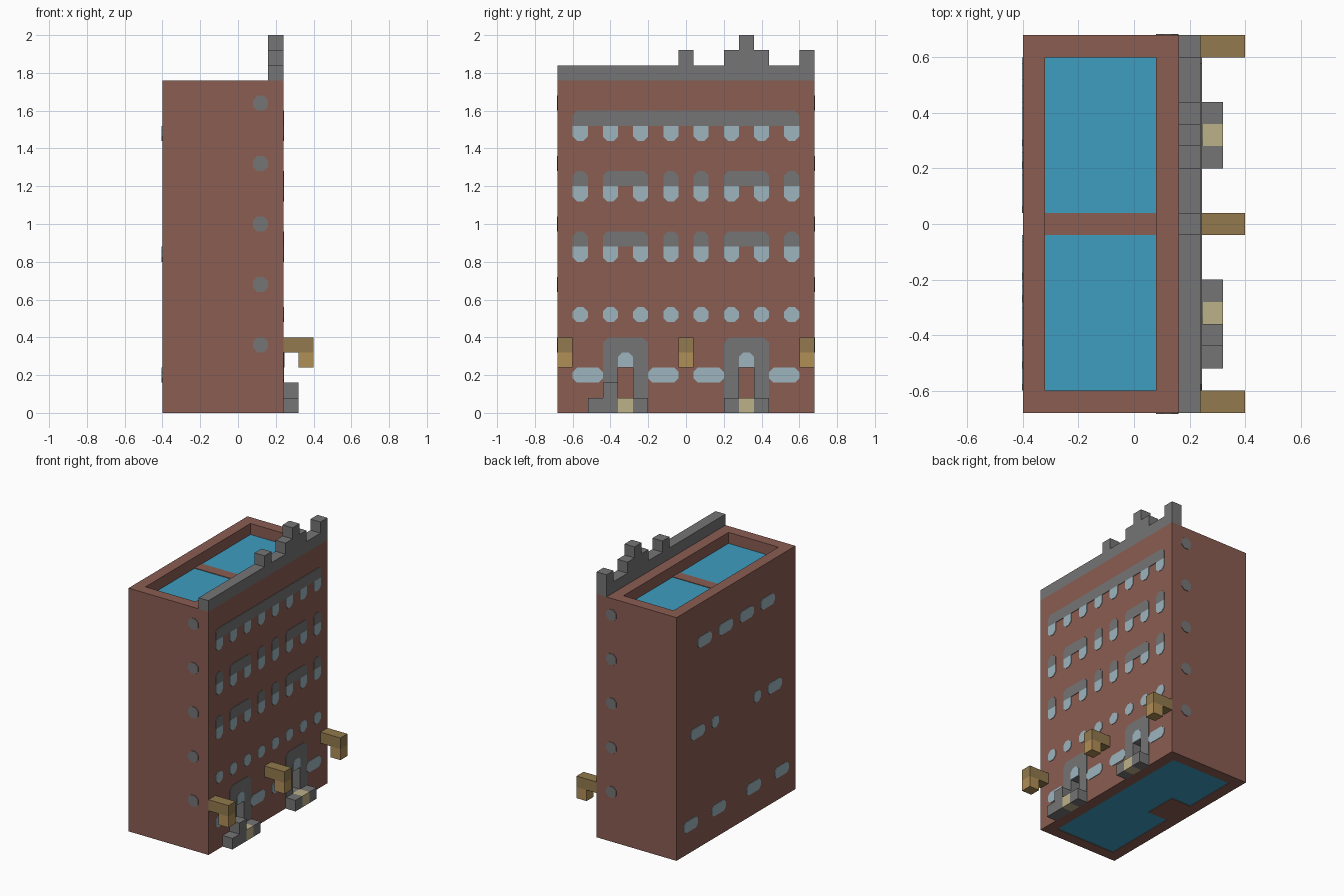
import bpy, bmesh
from mathutils import Vector

if "Cube" in bpy.data.objects:
    bpy.data.objects.remove(bpy.data.objects["Cube"], do_unlink=True)

U = 0.08          # building module
SKIN = 0.004      # thickness of facade plates
FRONT, BACK, END = 0.24, -0.40, 0.68


def material(name, rgb):
    lin = [((c / 255 + 0.055) / 1.055) ** 2.4 for c in rgb] + [1.0]
    m = bpy.data.materials.new(name)
    m.use_nodes = True
    m.diffuse_color = lin
    bsdf = m.node_tree.nodes["Principled BSDF"]
    bsdf.inputs["Base Color"].default_value = lin
    bsdf.inputs["Roughness"].default_value = 0.9
    return m


BRICK = material("brick red", (138, 93, 82))
STONE = material("stone grey", (118, 117, 117))
GLASS = material("pale window blue", (157, 181, 190))
ROOF = material("roof blue", (61, 157, 192))
STEP = material("step sand", (188, 177, 136))
BRONZE = material("bronze", (146, 122, 77))
GOLD = material("lamp gold", (176, 142, 86))


def prism(name, outline, axis, lo, hi, *mats):
    """Extrude a 2D outline along an axis (0 = x, 1 = y, 2 = z)."""
    def place(p, h):
        c = list(p)
        c.insert(axis, h)
        return Vector(c)
    bm = bmesh.new()
    low, high = ([bm.verts.new(place(p, h)) for p in outline] for h in (lo, hi))
    bm.faces.new(low)
    bm.faces.new(high)
    n = len(outline)
    for i in range(n):
        j = (i + 1) % n
        bm.faces.new((low[i], low[j], high[j], high[i]))
    bmesh.ops.recalc_face_normals(bm, faces=bm.faces)
    me = bpy.data.meshes.new(name)
    bm.to_mesh(me)
    bm.free()
    for m in mats:
        me.materials.append(m)
    ob = bpy.data.objects.new(name, me)
    bpy.context.collection.objects.link(ob)
    return ob


def panel(a0, a1, b0, b1, top=0.0, bottom=0.0):
    """Rectangle outline with clipped top and bottom corners."""
    pts = []
    for a, b, c, flip in ((a0, b0, bottom, 0), (a1, b0, bottom, 1),
                          (a1, b1, top, 0), (a0, b1, top, 1)):
        sa = 1 if a == a0 else -1
        sb = 1 if b == b0 else -1
        if c == 0:
            pts.append((a, b))
            continue
        corner = [(a, b + sb * c), (a + sa * c, b)]
        pts += corner[::-1] if flip else corner
    return pts


def front_plate(name, y, width, z0, z1, mat, top=0.0, bottom=0.0, depth=SKIN):
    prism(name, panel(y - width / 2, y + width / 2, z0, z1, top, bottom),
          0, FRONT - SKIN, FRONT + depth, mat)


# Brick body with a sunken roof, two door recesses and an inset underside
body = prism("brick_body", panel(BACK, FRONT, -END, END), 2, 0, 22 * U, BRICK, STONE, ROOF)
cutters = []


def cutter(outline, axis, lo, hi, rule):
    ob = prism("cutter", outline, axis, lo, hi, BRICK, STONE, ROOF)
    ob.hide_render = True
    for f in ob.data.polygons:
        f.material_index = rule(f.normal)
    cutters.append(ob)


cutter(panel(-0.32, 0.08, -0.6, 0.6), 2, 21 * U, 24 * U, lambda n: 2 if n.z < -0.5 else 0)
for y in (-0.32, 0.32):
    cutter(panel(y - U / 2, y + U / 2, U, 3 * U), 0, 2 * U, 4 * U,
           lambda n: 0 if n.x < -0.5 else 1)
cutter([(0.16, -0.6), (0.16, 0.6), (-0.32, 0.6), (-0.32, 0.2), (-0.16, 0.2),
        (-0.16, -0.04), (-0.32, -0.04), (-0.32, -0.6)], 2, -U, SKIN,
       lambda n: 2 if n.z > 0.5 else 0)
for c in cutters:
    mod = body.modifiers.new("cut", "BOOLEAN")
    mod.operation, mod.solver, mod.object = "DIFFERENCE", "EXACT", c
dg = bpy.context.evaluated_depsgraph_get()
cut_mesh = bpy.data.meshes.new_from_object(body.evaluated_get(dg))
body.modifiers.clear()
body.data = cut_mesh
for c in cutters:
    bpy.data.objects.remove(c, do_unlink=True)

# Strip dividing the roof floor
prism("roof_divider", panel(-0.32, 0.08, -U / 2, U / 2), 2, 21 * U - SKIN, 21 * U + SKIN, BRICK)

# Stepped stone parapet above the front wall
skyline = [(-END, 22 * U), (-END, 23 * U)]
for y0, y1, rise in ((-0.04, 0.04, 1), (0.2, 0.28, 1), (0.28, 0.36, 2),
                     (0.36, 0.44, 1), (0.6, END, 1)):
    base, crest = 23 * U, (23 + rise) * U
    if y0 in (0.28, 0.36):      # continues directly from the previous step
        skyline.pop()
        skyline += [(y0, crest), (y1, crest), (y1, base)]
    else:
        skyline += [(y0, base), (y0, crest), (y1, crest), (y1, base)]
skyline[-1] = (END, 22 * U)
prism("parapet", skyline, 0, 2 * U, FRONT, STONE)

# Front windows and their stone hoods
CLIP = 0.023
columns = [s * c for c in (U, 3 * U, 5 * U, 7 * U) for s in (-1, 1)]
for y in columns:
    front_plate("low_window", y, U, 6 * U, 7 * U, GLASS, CLIP, CLIP)
    for level in (10, 14, 18):
        front_plate("window", y, U, level * U, (level + 1) * U, GLASS, 0, CLIP)
for level in (11, 15):
    for s in (-1, 1):
        for y, w in ((U, U), (4 * U, 3 * U), (7 * U, U)):
            front_plate("window_hood", s * y, w, level * U, (level + 1) * U, STONE, CLIP)
front_plate("top_hood", 0, 15 * U, 19 * U, 20 * U, STONE, CLIP)

# Shop windows and doorways at street level
for s in (-1, 1):
    for y in (0.12, 0.52):
        front_plate("shop_window", s * y, 2 * U, 2 * U, 3 * U, GLASS, CLIP, CLIP)
    y = s * 4 * U
    for side in (-1, 1):
        front_plate("door_jamb", y + side * U, U, 0, 3 * U, STONE)
    front_plate("door_arch", y, 3 * U, 3 * U, 5 * U, STONE, CLIP * 1.3)
    front_plate("fan_light", y, U, 3 * U, 4 * U, GLASS, CLIP, 0, SKIN * 1.8)

    # Door steps with a cheek on each side
    prism("door_step", panel(y - U / 2, y + U / 2, 0, U), 0, FRONT, 4 * U, STEP)
    prism("step_cheek", panel(y + U / 2, y + 1.5 * U, 0, U), 0, FRONT, 4 * U, STONE)
prism("right_step_cheek", panel(0.2, 0.28, 0, U), 0, FRONT, 4 * U, STONE)
prism("stepped_cheek", [(-0.52, 0), (-0.36, 0), (-0.36, 2 * U), (-0.44, 2 * U),
                        (-0.44, U), (-0.52, U)], 0, FRONT, 4 * U, STONE)

# Hanging lamps on brackets
for y in (-0.64, 0, 0.64):
    span = (y - U / 2, y + U / 2)
    prism("lamp_bracket", panel(*span, 4 * U, 5 * U), 0, FRONT, 5 * U, BRONZE)
    prism("lamp", panel(*span, 3 * U, 4 * U), 0, 4 * U, 5 * U, GOLD)

# Round stone vents on both end walls
for s in (-1, 1):
    ends = sorted((s * (END - SKIN), s * (END + SKIN)))
    for level in range(4, 24, 4):
        prism("end_vent", panel(U, 2 * U, level * U, (level + 1) * U, CLIP, CLIP), 1, *ends, STONE)

# Back windows: (level, centre, width)
for s in (-1, 1):
    for level, y, w in ((18, 0.12, 2), (18, 0.36, 2), (10, 0.24, 1),
                        (10, 0.44, 2), (2, 0.2, 2), (2, 0.52, 2)):
        half = w * U / 2
        prism("back_window", panel(s * y - half, s * y + half, level * U, (level + 1) * U, CLIP, CLIP),
              0, BACK - SKIN, BACK + SKIN, GLASS)
